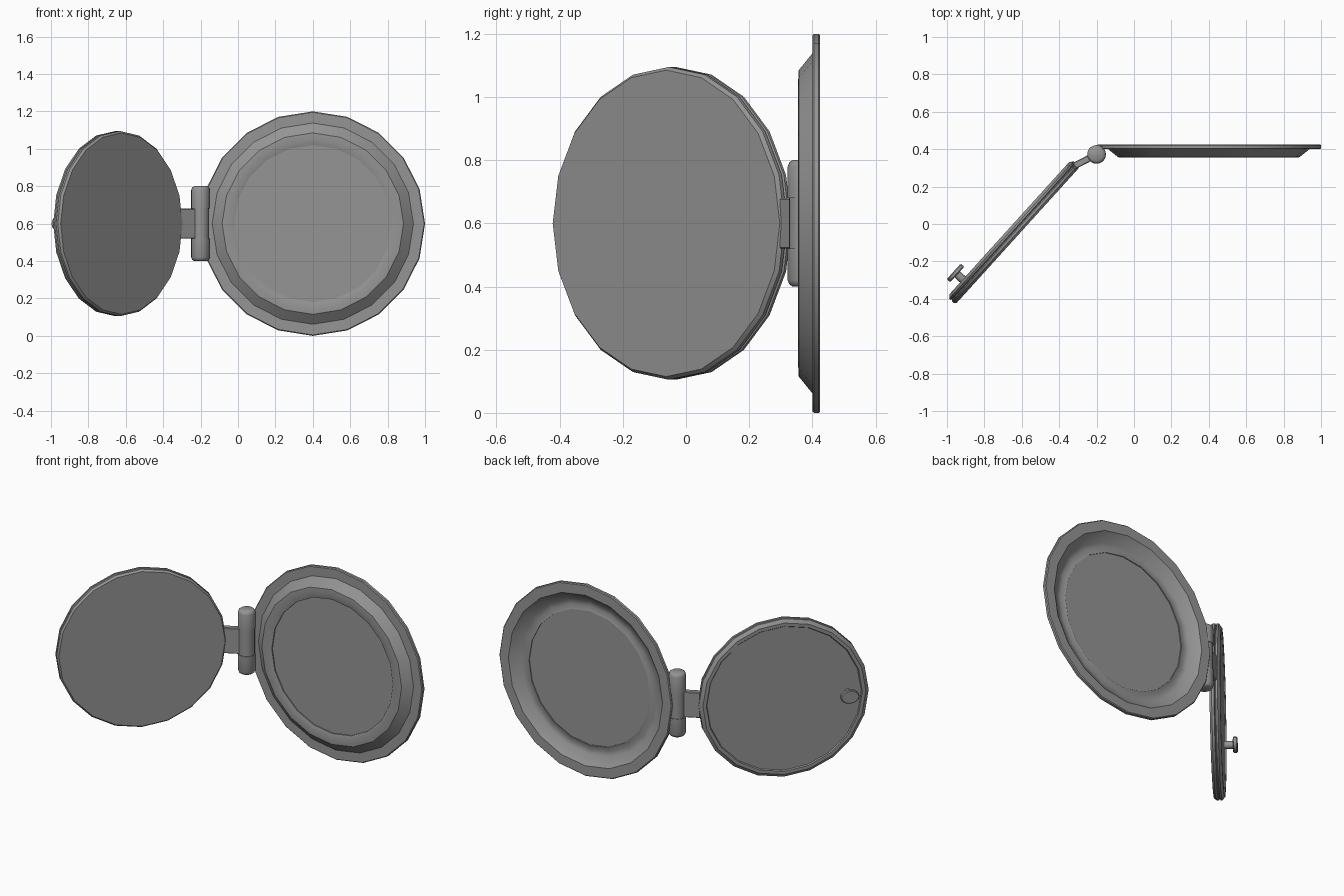
import bpy, bmesh, math
from mathutils import Matrix, Vector

cube = bpy.data.objects.get("Cube")
if cube:
    bpy.data.objects.remove(cube, do_unlink=True)

metal = bpy.data.materials.new("grey metal")
metal.use_nodes = True
GREY = (0.3, 0.3, 0.3, 1)
metal.diffuse_color = GREY
metal.node_tree.nodes["Principled BSDF"].inputs["Base Color"].default_value = GREY


def finish(name, bm, frame, angle=40):
    bmesh.ops.recalc_face_normals(bm, faces=bm.faces)
    mesh = bpy.data.meshes.new(name)
    bm.to_mesh(mesh)
    bm.free()
    mesh.transform(frame)
    mesh.materials.append(metal)
    ob = bpy.data.objects.new(name, mesh)
    bpy.context.collection.objects.link(ob)
    bpy.ops.object.select_all(action="DESELECT")
    ob.select_set(True)
    bpy.context.view_layer.objects.active = ob
    bpy.ops.object.shade_smooth_by_angle(angle=math.radians(angle))
    return ob


def lathe(name, profile, frame, sides=20, closed=False, angle=40):
    """Turn (radius, height) points about local z; an open profile gets flat caps."""
    bm = bmesh.new()
    rings = [[bm.verts.new((r * math.cos(a), r * math.sin(a), h))
              for a in (math.tau * i / sides for i in range(sides))]
             for r, h in profile]
    pairs = list(zip(rings, rings[1:]))
    if closed:
        pairs.append((rings[-1], rings[0]))
    else:
        bm.faces.new(rings[0])
        bm.faces.new(rings[-1])
    for a, b in pairs:
        for i in range(sides):
            j = (i + 1) % sides
            bm.faces.new((a[i], a[j], b[j], b[i]))
    return finish(name, bm, frame, angle)


def block(name, size, frame, bevel=0.004):
    bm = bmesh.new()
    bmesh.ops.create_cube(bm, size=1, matrix=Matrix.Diagonal((*size, 1)))
    bmesh.ops.bevel(bm, geom=bm.edges[:], offset=bevel, segments=1, affect="EDGES")
    return finish(name, bm, frame, 20)


def frame_at(origin, x, y, z):
    m = Matrix((x, y, z)).transposed().to_4x4()
    m.translation = origin
    return m


X, Y, Z = Vector((1, 0, 0)), Vector((0, 1, 0)), Vector((0, 0, 1))

# Fixed frame: thin dished shell, local z running toward the front
ring = frame_at((0.4, 0.425, 0.6), X, Z, -Y)
lathe("frame_ring", [(0.595, 0), (0.6, 0.005), (0.6, 0.02), (0.595, 0.025),
                     (0.538, 0.025), (0.485, 0.068), (0.45, 0.07), (0.42, 0.062),
                     (0.42, 0.04), (0.45, 0.05), (0.48, 0.045), (0.535, 0)],
      ring, closed=True, angle=36)
lathe("window_pane", [(0.422, 0.045), (0.422, 0.055)], ring)

# Open door: local z points out of its outer face
along = Vector((0.671, 0.741, 0)).normalized()
out = Vector((-along.y, along.x, 0))
door = frame_at((-0.6225, -0.0625, 0.6), along, Z.cross(along).cross(along), out)
door = frame_at((-0.6225, -0.0625, 0.6), along, -Z, out)
lathe("door", [(0.485, 0), (0.495, 0.012), (0.495, 0.025), (0.487, 0.03),
               (0.495, 0.035), (0.495, 0.045), (0.475, 0.06), (0.455, 0.06),
               (0.45, 0.053)], door, angle=25)

# Door knob with stem
knob = door @ Matrix.Translation((-0.37, 0, 0))
lathe("knob_stem", [(0.022, 0.05), (0.022, 0.105)], knob, sides=12)
lathe("knob_cap", [(0.05, 0.1), (0.056, 0.105), (0.056, 0.12), (0.05, 0.125)],
      knob @ Matrix.Diagonal((1, 0.75, 1, 1)), sides=12)

# Hinge barrel: two rounded outer knuckles and a middle one
pin = Vector((-0.2, 0.372, 0.6))
for name, s in (("upper_knuckle", 1), ("lower_knuckle", -1)):
    lathe(name, [(0.05, 0.08 * s), (0.05, 0.18 * s), (0.045, 0.193 * s),
                 (0.035, 0.2 * s)], Matrix.Translation(pin), sides=20, angle=50)
lathe("middle_knuckle", [(0.046, -0.08), (0.046, 0.08)], Matrix.Translation(pin))

# Hinge leaf reaching from the barrel to the door
end = Vector((-0.32, 0.31, 0.6))
d = (pin - end).normalized()
leaf = frame_at((pin + end) / 2, d, Z.cross(d), Z)
block("hinge_leaf", ((pin - end).length, 0.036, 0.16), leaf)
